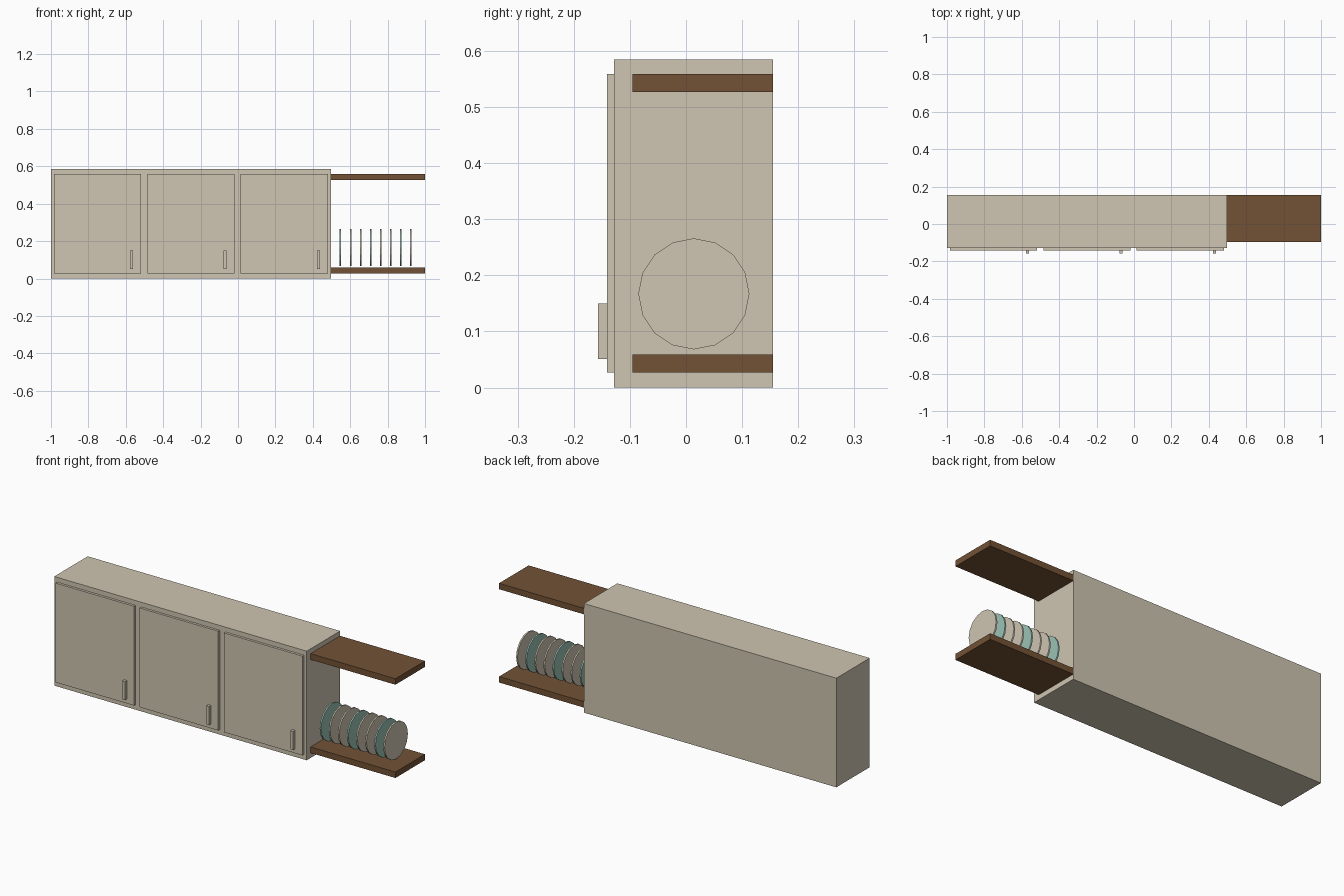
import bpy
import math

default = bpy.data.objects.get("Cube")
if default:
    bpy.data.objects.remove(default, do_unlink=True)


def material(name, rgb):
    mat = bpy.data.materials.new(name)
    mat.use_nodes = True
    color = (*rgb, 1)
    mat.diffuse_color = color
    mat.node_tree.nodes["Principled BSDF"].inputs["Base Color"].default_value = color
    return mat


cream = material("cream paint", (0.62, 0.56, 0.44))
wood = material("brown wood", (0.17, 0.085, 0.036))
teal = material("teal ceramic", (0.33, 0.54, 0.46))


def box(name, x, y, z, mat):
    """Box from (min, max) pairs along each axis."""
    spans = (x, y, z)
    bpy.ops.mesh.primitive_cube_add(size=1, location=[(a + b) / 2 for a, b in spans])
    obj = bpy.context.object
    obj.name = name
    obj.scale = [b - a for a, b in spans]
    bpy.ops.object.transform_apply(location=False, rotation=False, scale=True)
    obj.data.materials.append(mat)
    return obj


LEFT, END = -1.0, 0.497      # cabinet ends
FRONT, BACK = -0.128, 0.155
DOOR_FRONT = -0.141
BAY = (END - LEFT) / 3

# Cabinet body
box("cabinet_body", (LEFT, END), (FRONT, BACK), (0, 0.585), cream)

# Three doors, each with a bar handle near its lower edge
for i in range(3):
    cx = LEFT + BAY * (i + 0.5)
    box(f"door_{i + 1}", (cx - 0.233, cx + 0.233), (DOOR_FRONT, FRONT),
        (0.027, 0.559), cream)
    hx = cx + 0.182
    box(f"handle_{i + 1}", (hx - 0.008, hx + 0.008), (-0.157, DOOR_FRONT),
        (0.051, 0.15), cream)

# Open shelves beside the cabinet
for name, bottom in (("lower_shelf", 0.027), ("upper_shelf", 0.527)):
    box(name, (END, 1), (-0.095, BACK), (bottom, bottom + 0.032), wood)

# Row of upright plates, every third one teal
for i in range(8):
    bpy.ops.mesh.primitive_cylinder_add(
        vertices=16, radius=0.099, depth=0.008,
        location=(0.548 + 0.0538 * i, 0.014, 0.167),
        rotation=(0, math.pi / 2, 0))
    plate = bpy.context.object
    plate.name = f"plate_{i + 1}"
    plate.data.materials.append(cream if i % 3 else teal)
